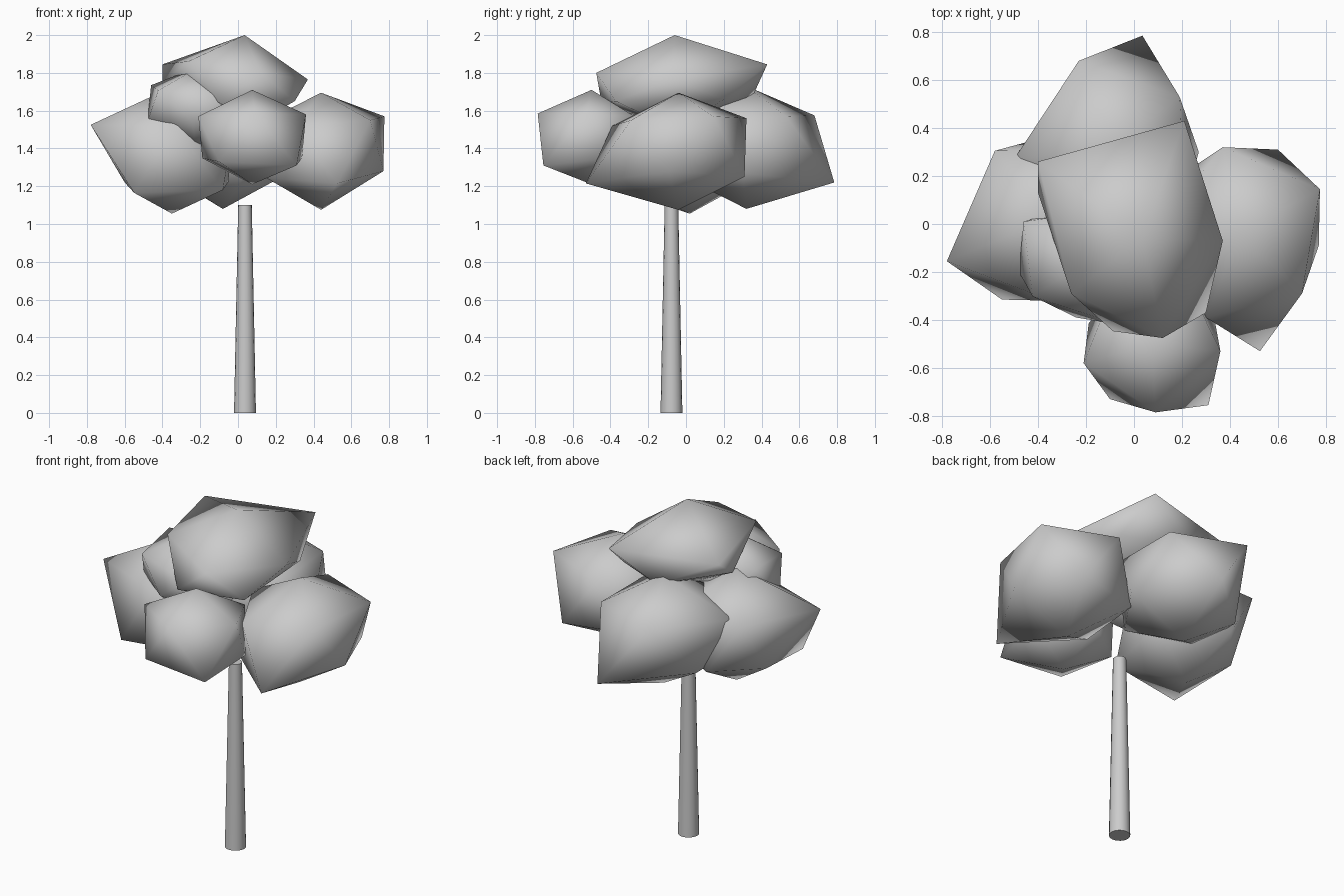
import bpy, bmesh, math
from mathutils import Vector, Matrix

cube = bpy.data.objects.get("Cube")
if cube:
    bpy.data.objects.remove(cube, do_unlink=True)

# One plain grey for the whole tree
grey = bpy.data.materials.new("light_grey")
grey.use_nodes = True
colour = (0.6, 0.6, 0.6, 1)
grey.diffuse_color = colour
grey.node_tree.nodes["Principled BSDF"].inputs["Base Color"].default_value = colour


def add_object(name, bm):
    mesh = bpy.data.meshes.new(name)
    bm.normal_update()
    bm.to_mesh(mesh)
    bm.free()
    mesh.materials.append(grey)
    obj = bpy.data.objects.new(name, mesh)
    bpy.context.collection.objects.link(obj)
    return obj


def leaf_clump(name, centre, size, spin, pulls):
    """Stretched icosahedron; each pull moves its nearest free corner."""
    bm = bmesh.new()
    shape = (Matrix.Translation(centre) @ Matrix.Diagonal((*size, 1))
             @ Matrix.Rotation(math.radians(spin), 4, "Z"))
    bmesh.ops.create_icosphere(bm, subdivisions=1, radius=1, matrix=shape)
    free = list(bm.verts)
    for pull in map(Vector, pulls):
        corner = min(free, key=lambda v: (v.co - pull).length)
        corner.co = pull
        free.remove(corner)
    for face in bm.faces:
        face.smooth = True
    return add_object(name, bm)


# Trunk: slim tapered column
bm = bmesh.new()
bmesh.ops.create_cone(bm, cap_ends=True, segments=16, radius1=0.058, radius2=0.036,
                      depth=1.1, matrix=Matrix.Translation((0.037, -0.077, 0.55)))
trunk = add_object("trunk", bm)
bpy.ops.object.select_all(action="DESELECT")
trunk.select_set(True)
bpy.context.view_layer.objects.active = trunk
bpy.ops.object.shade_smooth_by_angle(angle=math.radians(40))

# Crown: six overlapping leaf clumps
leaf_clump("front_leaf_clump", (0.075, -0.5, 1.46), (0.31, 0.31, 0.25), -90, [
    (0.09, -0.785, 1.585), (-0.21, -0.58, 1.57), (0.36, -0.53, 1.58),
    (0.31, -0.755, 1.31), (-0.1, -0.73, 1.33)])

leaf_clump("left_leaf_clump", (0.44, -0.04, 1.385), (0.38, 0.4, 0.31), 30, [
    (0.775, 0.145, 1.57), (0.37, 0.32, 1.56), (0.3, -0.39, 1.52), (0.7, -0.29, 1.55),
    (0.6, 0.31, 1.25), (0.525, -0.53, 1.215), (0.77, -0.09, 1.28)])

leaf_clump("right_leaf_clump", (-0.35, 0.02, 1.39), (0.38, 0.38, 0.335), 204, [
    (-0.78, -0.155, 1.525), (-0.34, -0.32, 1.52), (-0.58, 0.305, 1.54),
    (-0.55, -0.315, 1.165), (-0.6, 0.1, 1.22), (-0.08, -0.25, 1.18)])

leaf_clump("small_leaf_clump", (-0.22, -0.17, 1.6), (0.27, 0.27, 0.24), 141, [
    (-0.46, 0.01, 1.735), (-0.48, -0.2, 1.54), (-0.06, -0.42, 1.68),
    (-0.24, -0.39, 1.54), (-0.19, -0.15, 1.84)])

leaf_clump("top_leaf_clump", (0.035, -0.06, 1.75), (0.4, 0.46, 0.25), 70, [
    (0.21, 0.43, 1.845), (-0.4, 0.26, 1.845), (0.12, -0.475, 1.8), (0.37, -0.07, 1.765),
    (0.3, -0.37, 1.65), (0.27, 0.2, 1.66), (-0.05, 0.35, 1.67), (-0.4, 0.13, 1.75)])

leaf_clump("back_leaf_clump", (-0.08, 0.32, 1.405), (0.4, 0.42, 0.325), 109, [
    (0.035, 0.785, 1.22), (-0.23, 0.68, 1.575), (0.19, 0.53, 1.57),
    (-0.5, 0.27, 1.55), (0.27, 0.3, 1.27), (-0.36, 0.42, 1.25)])
